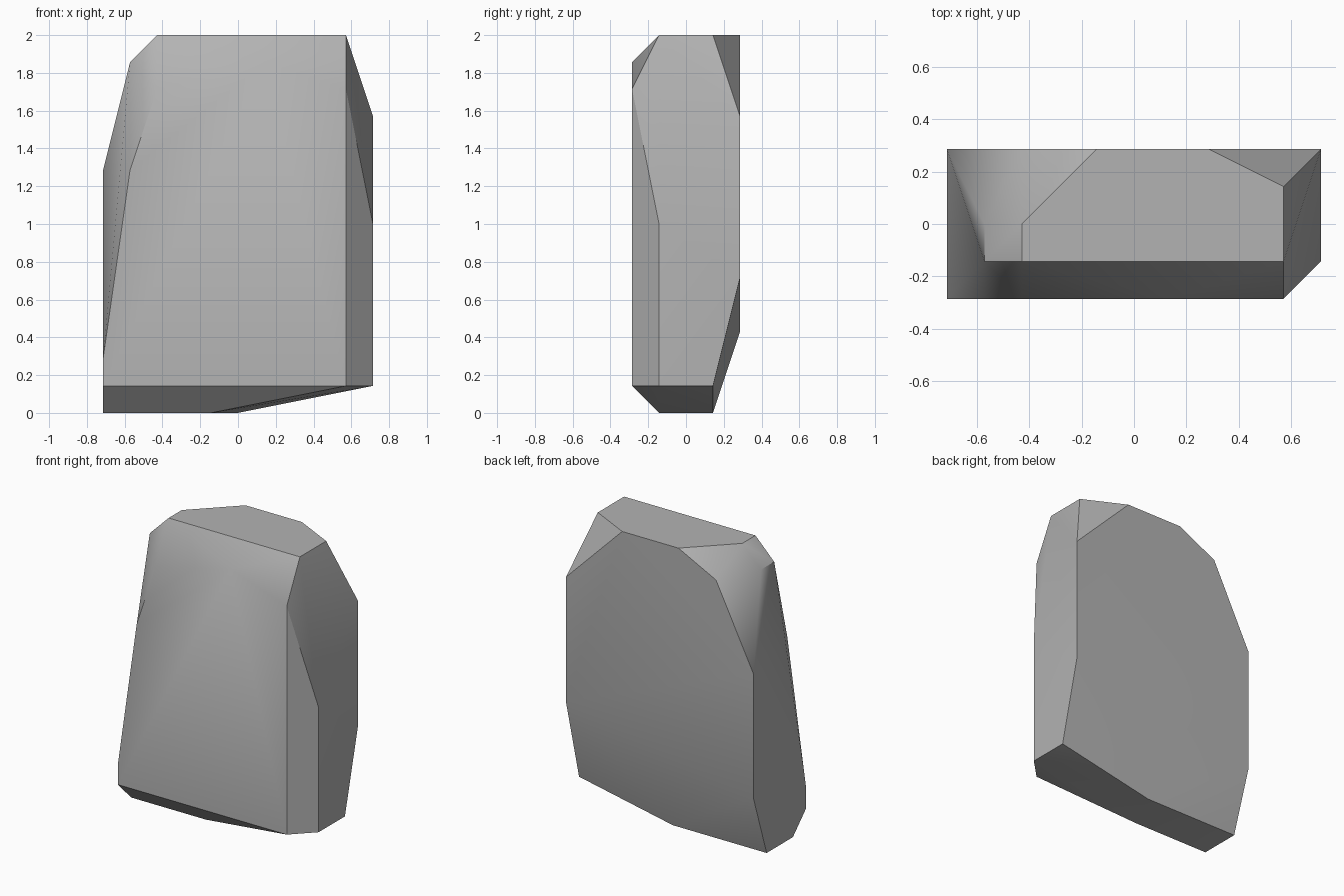
import bpy, bmesh, math

if "Cube" in bpy.data.objects:
    bpy.data.objects.remove(bpy.data.objects["Cube"], do_unlink=True)

UNIT = 1 / 7  # the stone is chiselled on a coarse grid

# Outline of each flat side, in grid units
top = [(x, y, 14) for x, y in ((-3, -1), (4, -1), (4, 1), (2, 2), (-1, 2), (-3, 0))]
base = [(x, y, 0) for x, y in ((-5, -1), (-1, -1), (0, 1), (-5, 1))]
front = [(x, -2, z) for x, z in ((-5, 1), (4, 1), (4, 12), (1, 13), (-3, 12), (-4, 9), (-5, 2))]
back = [(x, 2, z) for x, z in ((5, 5), (5, 11), (-3, 13), (-5, 9), (-5, 3))]
left_side = [(5, y, z) for y, z in ((-1, 1), (1, 1), (-1, 7))]
shoulder = [(-4, -1, 13), (-4, 0, 13)]

# Wrap the outlines in a convex skin
bm = bmesh.new()
for point in top + base + front + back + left_side + shoulder:
    bm.verts.new([c * UNIT for c in point])
bmesh.ops.convex_hull(bm, input=bm.verts[:])
bmesh.ops.dissolve_limit(bm, angle_limit=math.radians(0.5),
                         verts=bm.verts[:], edges=bm.edges[:])
bmesh.ops.recalc_face_normals(bm, faces=bm.faces[:])
mesh = bpy.data.meshes.new("standing_stone")
bm.to_mesh(mesh)
bm.free()

stone = bpy.data.objects.new("standing_stone", mesh)
bpy.context.collection.objects.link(stone)

# Plain grey stone
grey = bpy.data.materials.new("stone_grey")
grey.use_nodes = True
colour = (0.45, 0.45, 0.45, 1)
grey.diffuse_color = colour
grey.node_tree.nodes["Principled BSDF"].inputs["Base Color"].default_value = colour
mesh.materials.append(grey)

# Soften shallow edges, keep the steep ones crisp
bpy.ops.object.select_all(action="DESELECT")
stone.select_set(True)
bpy.context.view_layer.objects.active = stone
bpy.ops.object.shade_smooth_by_angle(angle=math.radians(30))
